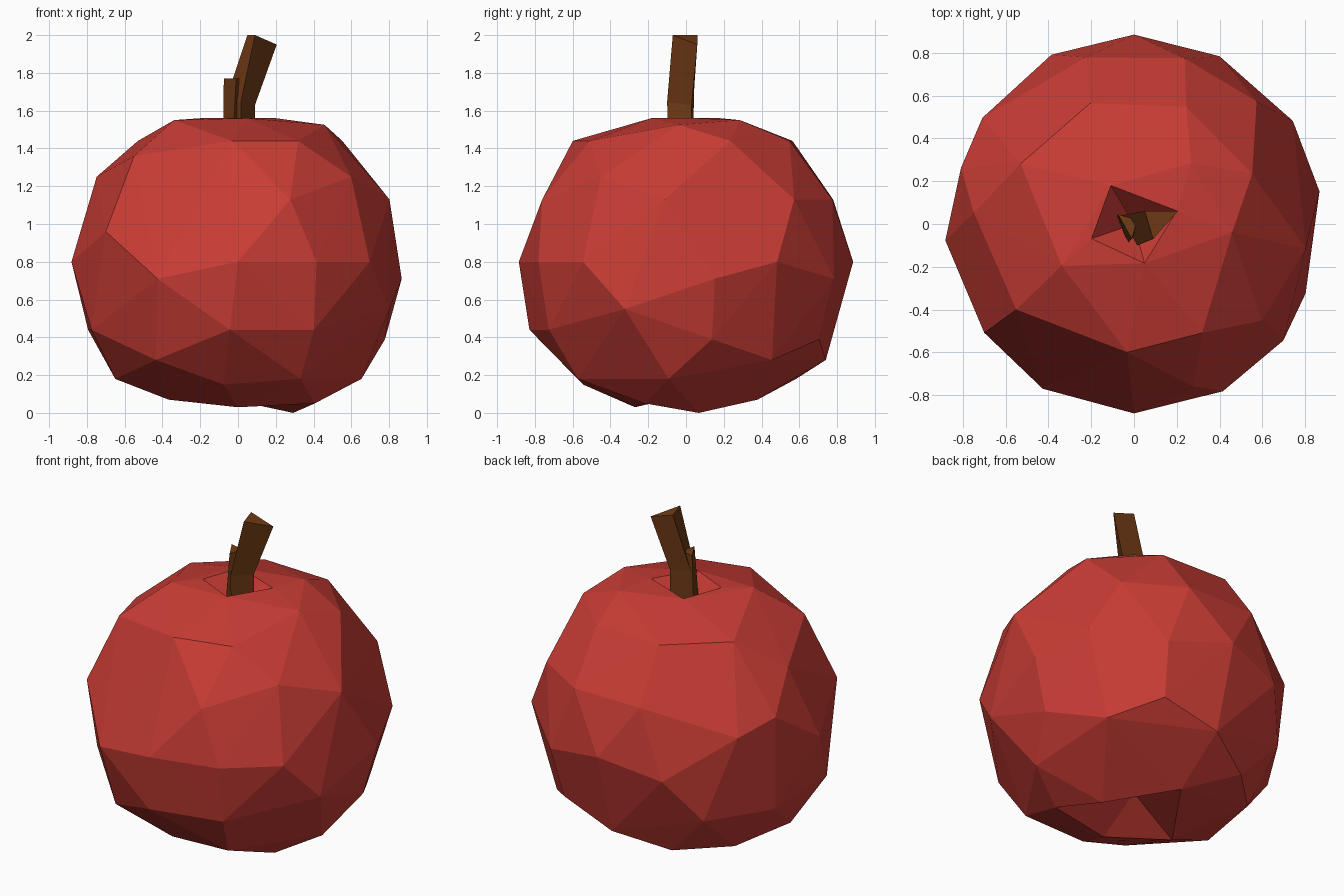
import bpy, bmesh
from math import cos, sin, radians

if "Cube" in bpy.data.objects:
    bpy.data.objects.remove(bpy.data.objects["Cube"])


def material(name, colour):
    m = bpy.data.materials.new(name)
    m.diffuse_color = (*colour, 1)
    m.use_nodes = True
    m.node_tree.nodes["Principled BSDF"].inputs["Base Color"].default_value = m.diffuse_color
    return m


def finish(bm, name, mat):
    bmesh.ops.recalc_face_normals(bm, faces=bm.faces)
    me = bpy.data.meshes.new(name)
    bm.to_mesh(me)
    bm.free()
    me.materials.append(mat)
    ob = bpy.data.objects.new(name, me)
    bpy.context.collection.objects.link(ob)
    return ob


red = material("red skin", (0.58, 0.045, 0.035))
brown = material("brown stem", (0.17, 0.045, 0.008))

# Apple body: irregular rings (height, radius, angles), wrapped by a hull
rings = [
    (1.55, 0.39, (47, 210)),
    (1.525, 0.46, (-5,)),
    (1.44, 0.60, (-93, -58, 23, 66, 110, 152)),
    (1.36, 0.68, (216,)),
    (1.25, 0.75, (-37, 176)),
    (1.13, 0.81, (-70, -8, 45, 73, 106)),
    (1.03, 0.85, (162,)),
    (0.96, 0.865, (216, 145)),
    (0.80, 0.885, (185, -90, -62, -38, 33, 90)),
    (0.71, 0.88, (241, 10, 63, 116)),
    (0.55, 0.865, (-22,)),
    (0.44, 0.83, (-93, -61, 201, 163, 132)),
    (0.39, 0.79, (10, 63)),
    (0.28, 0.74, (234, 38, 90)),
    (0.18, 0.66, (190, -8, -60, 150, 118)),
    (0.15, 0.55, (-98,)),
]
# Rims of the two hollows: (angle, radius, height)
top_rim = [(121, 0.21, 1.56), (17, 0.21, 1.56), (-75, 0.19, 1.56), (199, 0.21, 1.56)]
low_rim = [(13, 0.30, 0.0), (-28, 0.46, 0.05), (-90, 0.27, 0.03), (195, 0.38, 0.07), (95, 0.38, 0.07)]

bm = bmesh.new()


def polar(angle, r, z):
    a = radians(angle)
    return bm.verts.new((r * cos(a), r * sin(a), z))


for z, r, angles in rings:
    for a in angles:
        polar(a, r, z)
top = [polar(*p) for p in top_rim]
low = [polar(*p) for p in low_rim]
bmesh.ops.convex_hull(bm, input=bm.verts[:])

# Sink a hollow inside each rim
for rim, depth in ((top, 1.38), (low, 0.2)):
    caps = [f for f in bm.faces if all(v in rim for v in f.verts)]
    bmesh.ops.delete(bm, geom=caps, context='FACES')
    centre = bm.verts.new((0, 0, depth))
    for e in [e for e in bm.edges if e.is_boundary and all(v in rim for v in e.verts)]:
        bm.faces.new((*e.verts, centre))
bmesh.ops.delete(bm, geom=[e for e in bm.edges if not e.link_faces], context='EDGES')
bmesh.ops.delete(bm, geom=[v for v in bm.verts if not v.link_faces], context='VERTS')
finish(bm, "apple_body", red)


def loft(name, sections):
    bm = bmesh.new()
    loops = [[bm.verts.new(p) for p in s] for s in sections]
    n = len(loops[0])
    for a, b in zip(loops, loops[1:]):
        for i in range(n):
            j = (i + 1) % n
            bm.faces.new((a[i], a[j], b[j], b[i]))
    bm.faces.new(loops[0])
    bm.faces.new(loops[-1])
    return finish(bm, name, brown)


# Bent three-sided stem
loft("stem", [
    [(-0.07, 0.03, 1.38), (0.09, 0.03, 1.38), (0.02, -0.09, 1.38)],
    [(-0.06, 0.04, 1.67), (0.09, 0.03, 1.63), (0.015, -0.10, 1.645)],
    [(0.05, 0.06, 2.0), (0.205, 0.06, 1.95), (0.09, -0.07, 2.0)],
])
# Short broken twig beside it
loft("twig_stub", [
    [(-0.08, 0.035, 1.38), (0.03, 0.0, 1.38), (-0.03, -0.09, 1.38)],
    [(-0.075, 0.045, 1.77), (0.015, 0.02, 1.77), (-0.01, -0.07, 1.77)],
])
